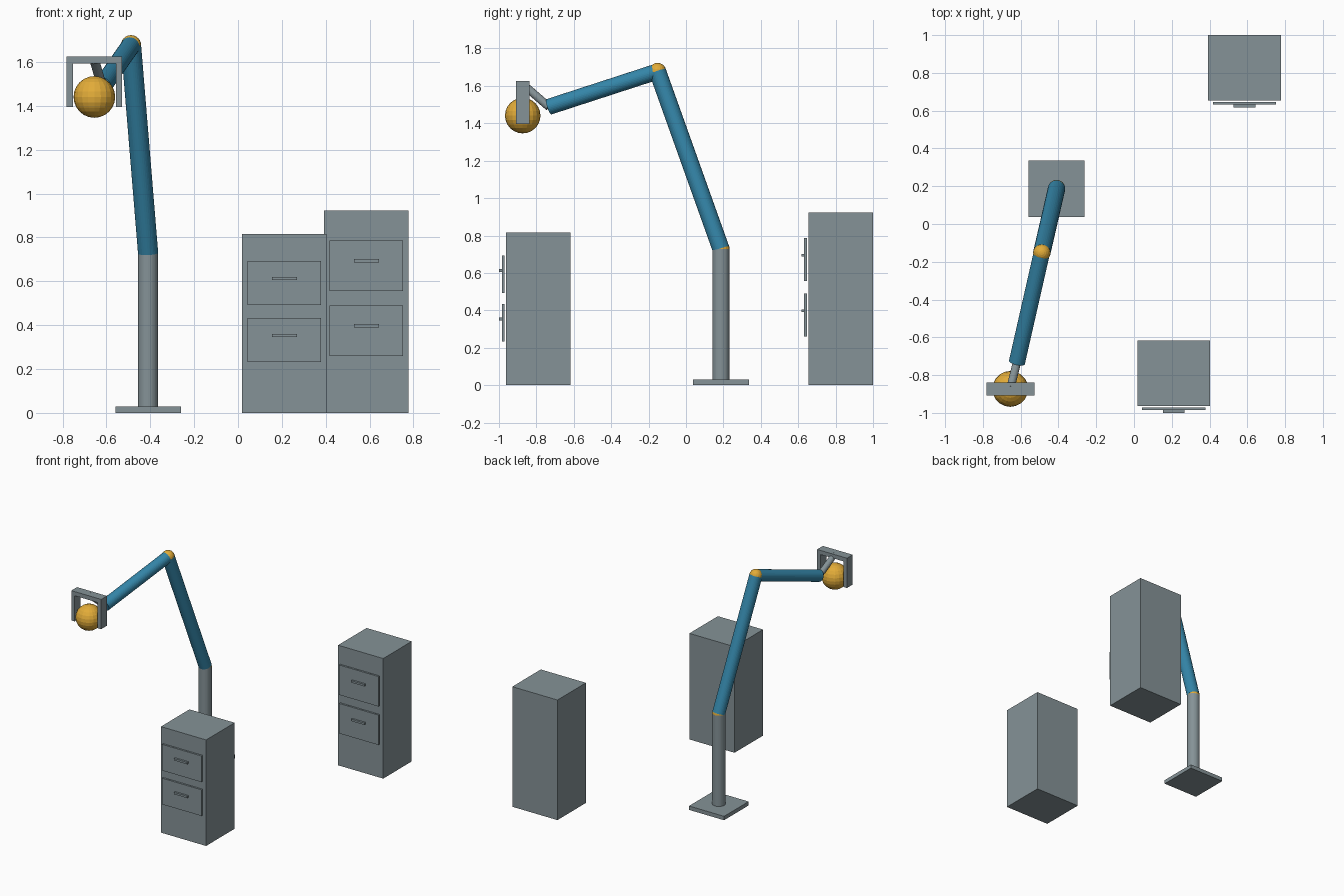
import bpy
from mathutils import Vector

if "Cube" in bpy.data.objects:
    bpy.data.objects.remove(bpy.data.objects["Cube"])


def material(name, rgb):
    m = bpy.data.materials.new(name)
    m.diffuse_color = (*rgb, 1)
    m.use_nodes = True
    m.node_tree.nodes["Principled BSDF"].inputs["Base Color"].default_value = m.diffuse_color
    return m


GREY = material("steel grey", (0.235, 0.29, 0.31))
BLUE = material("arm blue", (0.035, 0.24, 0.40))
GOLD = material("golden orange", (0.76, 0.41, 0.04))


def finish(name, mat):
    ob = bpy.context.object
    ob.name = name
    ob.data.materials.append(mat)
    return ob


def box(name, lo, hi, mat=GREY):
    lo, hi = Vector(lo), Vector(hi)
    bpy.ops.mesh.primitive_cube_add(size=1, location=(lo + hi) / 2)
    ob = finish(name, mat)
    ob.scale = hi - lo
    return ob


def rod(name, a, b, r, mat, sides=32):
    a, b = Vector(a), Vector(b)
    bpy.ops.mesh.primitive_cylinder_add(vertices=sides, radius=r, depth=(b - a).length,
                                        location=(a + b) / 2)
    ob = finish(name, mat)
    ob.rotation_euler = (b - a).to_track_quat('Z', 'Y').to_euler()
    return ob


def ball(name, c, r, mat, seg=20, rings=12):
    bpy.ops.mesh.primitive_uv_sphere_add(segments=seg, ring_count=rings, radius=r, location=c)
    return finish(name, mat)


# Pedestal and arm joints
foot = (-0.41, 0.187, 0.03)
shoulder = (-0.41, 0.187, 0.728)
elbow = (-0.488, -0.152, 1.677)
wrist = (-0.62, -0.733, 1.488)
palm = (-0.655, -0.873, 1.609)

box("base_plate", (-0.559, 0.038, 0), (-0.261, 0.336, 0.03))
rod("post", foot, shoulder, 0.046, GREY)
ball("shoulder_joint", shoulder, 0.046, GOLD)
rod("upper_arm", shoulder, elbow, 0.046, BLUE)
ball("elbow_joint", elbow, 0.046, GOLD)
rod("forearm", elbow, wrist, 0.043, BLUE)
rod("wrist_rod", wrist, palm, 0.022, GREY, 24)

# Gripper: crossbar and two fingers holding a ball
gx, gy = palm[0], palm[1]
box("gripper_bar", (gx - 0.127, gy - 0.035, 1.593), (gx + 0.127, gy + 0.035, 1.625))
for side, s in (("left", -1), ("right", 1)):
    xs = sorted((gx + s * 0.127, gx + s * 0.098))
    box(side + "_finger", (xs[0], gy - 0.035, 1.396), (xs[1], gy + 0.035, 1.60))
ball("held_ball", (gx, gy, 1.441), 0.095, GOLD)


# Cabinets with two floating drawer fronts and bar handles each
def cabinet(name, cx, front, height, drawer_h, centres):
    box(name + "_body", (cx - 0.192, front, 0), (cx + 0.192, front + 0.346, height))
    for i, z in enumerate(centres, 1):
        box(f"{name}_drawer_{i}", (cx - 0.168, front - 0.022, z - drawer_h / 2),
            (cx + 0.168, front - 0.008, z + drawer_h / 2))
        hz = z + drawer_h * 0.1
        box(f"{name}_handle_{i}", (cx - 0.057, front - 0.037, hz - 0.0075),
            (cx + 0.057, front - 0.022, hz + 0.0075))


cabinet("near_cabinet", 0.211, -0.963, 0.815, 0.201, (0.333, 0.593))
cabinet("far_cabinet", 0.585, 0.654, 0.923, 0.23, (0.375, 0.671))
